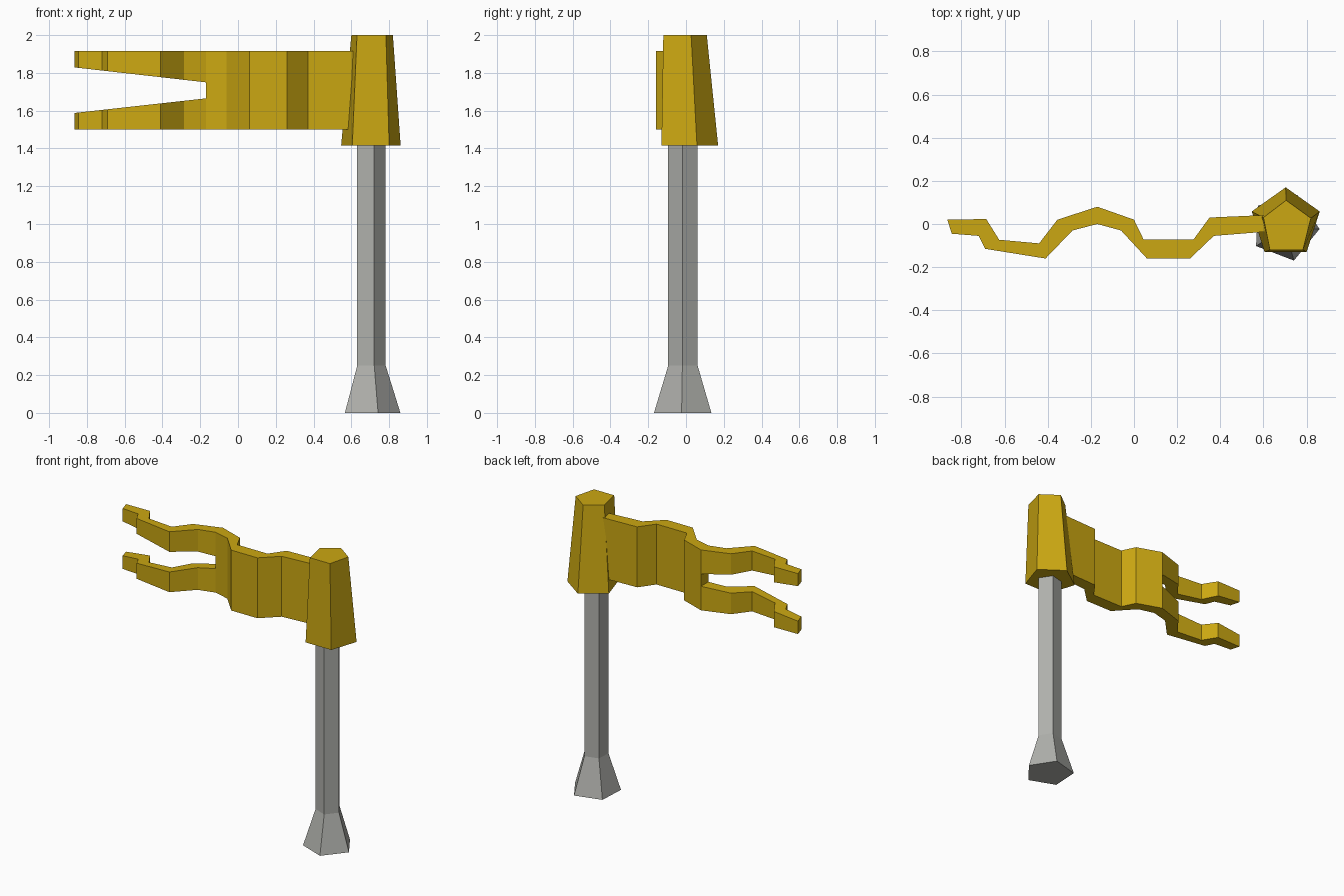
import bpy, bmesh
from math import cos, sin, radians

cube = bpy.data.objects.get("Cube")
if cube:
    bpy.data.objects.remove(cube, do_unlink=True)


def material(name, color):
    mat = bpy.data.materials.new(name)
    mat.use_nodes = True
    mat.diffuse_color = color
    bsdf = next(n for n in mat.node_tree.nodes if n.type == 'BSDF_PRINCIPLED')
    bsdf.inputs["Base Color"].default_value = color
    bsdf.inputs["Roughness"].default_value = 0.8
    return mat


gold = material("gold", (0.6, 0.39, 0.006, 1))
grey = material("grey", (0.43, 0.435, 0.41, 1))


def finish(name, bm, mat):
    bmesh.ops.recalc_face_normals(bm, faces=bm.faces)
    mesh = bpy.data.meshes.new(name)
    bm.to_mesh(mesh)
    bm.free()
    mesh.materials.append(mat)
    obj = bpy.data.objects.new(name, mesh)
    bpy.context.collection.objects.link(obj)
    return obj


def loft(name, sections, mat):
    """Closed solid through (z, outline) sections."""
    bm = bmesh.new()
    rings = [[bm.verts.new((x, y, z)) for x, y in pts] for z, pts in sections]
    n = len(rings[0])
    for a, b in zip(rings, rings[1:]):
        for i in range(n):
            j = (i + 1) % n
            bm.faces.new((a[i], a[j], b[j], b[i]))
    bm.faces.new(rings[0])
    bm.faces.new(rings[-1])
    return finish(name, bm, mat)


def pentagon(radius):
    return [(0.70 + radius * cos(radians(a)), -0.015 + radius * sin(radians(a)))
            for a in range(-75, 285, 72)]


# Five-sided pole with a flared foot
loft("pole", [(0, pentagon(0.16)), (0.25, pentagon(0.082)),
              (1.5, pentagon(0.082))], grey)

# Tapered five-sided cap
cap_bottom = [(0.703, 0.17), (0.861, 0.058), (0.80, -0.13), (0.605, -0.13), (0.546, 0.058)]
cap_top = [(0.705, 0.11), (0.82, 0.027), (0.783, -0.12), (0.63, -0.12), (0.6, 0.03)]
loft("pole_cap", [(1.415, cap_bottom), (2.0, cap_top)], gold)

# Wavy banner: back and front edges in plan, from the free end to the pole
back = [(-0.865, 0.02), (-0.685, 0.023), (-0.625, -0.073), (-0.44, -0.09),
        (-0.355, 0.02), (-0.17, 0.08), (0, 0.02), (0.045, -0.073),
        (0.275, -0.073), (0.35, 0.03), (0.62, 0.042)]
front = [(-0.845, -0.045), (-0.72, -0.055), (-0.69, -0.115), (-0.41, -0.16),
         (-0.285, -0.03), (-0.17, 0), (-0.06, -0.03), (0.06, -0.16),
         (0.26, -0.16), (0.37, -0.055), (0.62, -0.035)]
split = 5  # station where the two tails begin


def levels(x):
    """Heights of banner bottom, notch bottom, notch top, banner top."""
    t = max(0, (-0.17 - x) / 0.695)
    return 1.5, 1.665 - 0.077 * t, 1.75 + 0.079 * t, 1.915


bm = bmesh.new()
cols = []
for i, pair in enumerate(zip(back, front)):
    cols.append([[bm.verts.new((x, y, z)) for k, z in enumerate(levels(x))
                  if i <= split or k in (0, 3)] for x, y in pair])


def box_strip(c, d, c_lo, c_hi, d_lo, d_hi):
    """Four long sides of a segment between two stations."""
    (b, f), (e, g) = c, d
    bm.faces.new((f[c_lo], g[d_lo], g[d_hi], f[c_hi]))
    bm.faces.new((b[c_lo], e[d_lo], e[d_hi], b[c_hi]))
    bm.faces.new((b[c_lo], f[c_lo], g[d_lo], e[d_lo]))
    bm.faces.new((b[c_hi], f[c_hi], g[d_hi], e[d_hi]))


def end_wall(c, lo, hi):
    b, f = c
    bm.faces.new((b[lo], f[lo], f[hi], b[hi]))


for i in range(len(cols) - 1):
    c, d = cols[i], cols[i + 1]
    if i < split:
        box_strip(c, d, 0, 1, 0, 1)
        box_strip(c, d, 2, 3, 2, 3)
    elif i == split:
        # Side walls run through every notch vertex so the mesh stays closed
        for s, e in zip(c, d):
            bm.faces.new((*s, e[1], e[0]))
        (b, f), (e, g) = c, d
        bm.faces.new((b[0], f[0], g[0], e[0]))
        bm.faces.new((b[3], f[3], g[1], e[1]))
    else:
        box_strip(c, d, 0, 1, 0, 1)
end_wall(cols[0], 0, 1)
end_wall(cols[0], 2, 3)
end_wall(cols[split], 1, 2)
end_wall(cols[-1], 0, 1)
finish("banner", bm, gold)
